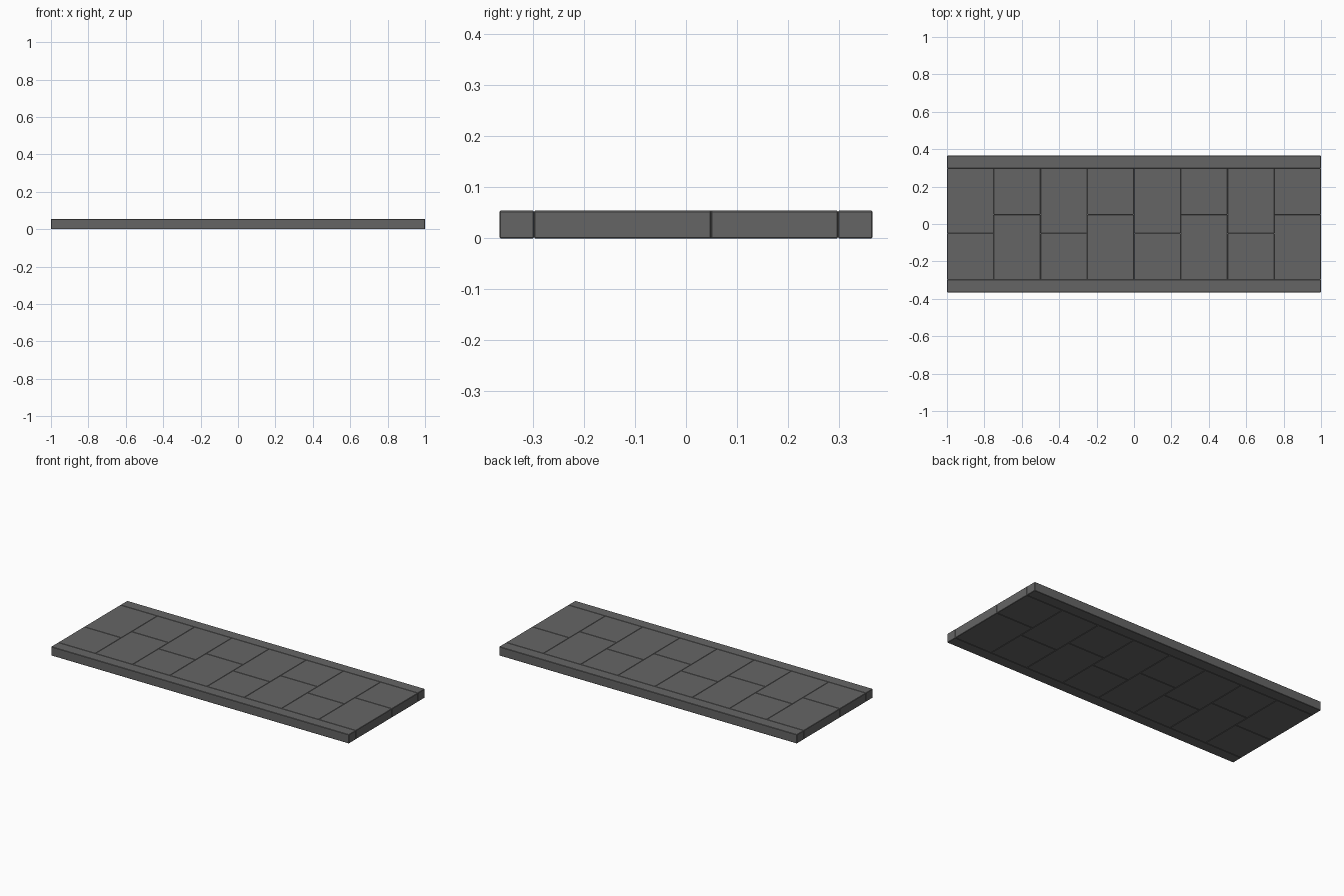
import bpy

if "Cube" in bpy.data.objects:
    bpy.data.objects.remove(bpy.data.objects["Cube"])

HEIGHT = 0.054   # slab thickness
COLS = 8
W = 2.0 / COLS
EDGE = 0.298     # joint between paving and kerb
OUTER = 0.365

stone = bpy.data.materials.new("dark_stone")
stone.diffuse_color = (0.13, 0.13, 0.13, 1)
stone.use_nodes = True
stone.node_tree.nodes["Principled BSDF"].inputs["Base Color"].default_value = stone.diffuse_color


def slab(name, x0, x1, y0, y1):
    """Block with a fine chamfer on all edges, standing on z = 0."""
    bpy.ops.mesh.primitive_cube_add(
        size=1, location=((x0 + x1) / 2, (y0 + y1) / 2, HEIGHT / 2))
    ob = bpy.context.object
    ob.name = name
    ob.scale = (x1 - x0, y1 - y0, HEIGHT)
    bpy.ops.object.transform_apply(location=False, rotation=False, scale=True)
    ob.data.materials.append(stone)
    bevel = ob.modifiers.new("chamfer", 'BEVEL')
    bevel.width = 0.002
    bevel.segments = 1
    return ob


# Long kerbs on both sides
slab("front_kerb", -1, 1, -OUTER, -EDGE)
slab("back_kerb", -1, 1, EDGE, OUTER)

# Paving: each column holds a long and a short slab, alternating ends
for i in range(COLS):
    x0 = -1 + i * W
    split = -0.049 if i % 2 == 0 else 0.049
    slab(f"front_slab_{i + 1}", x0, x0 + W, -EDGE, split)
    slab(f"back_slab_{i + 1}", x0, x0 + W, split, EDGE)
